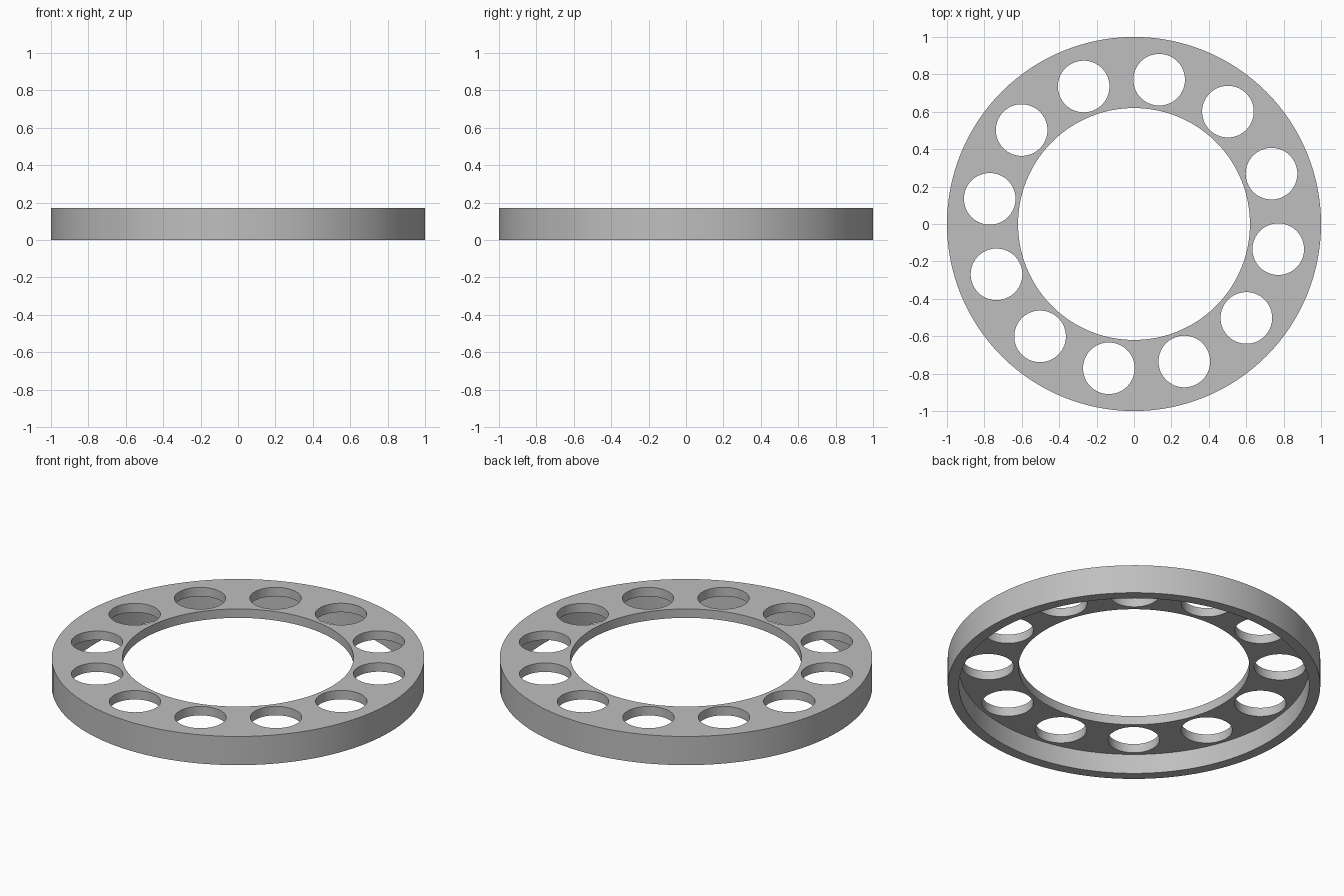
import bpy
import bmesh
from math import cos, sin, pi, radians
from mathutils import Matrix

if "Cube" in bpy.data.objects:
    bpy.data.objects.remove(bpy.data.objects["Cube"])

OUTER, RIM_INNER, BORE = 1.0, 0.94, 0.62
HEIGHT, PLATE = 0.17, 0.053
HOLE_R, HOLE_CIRCLE, HOLES, FIRST_ANGLE = 0.138, 0.783, 12, radians(-9.9)
SEGMENTS = 128


def add_object(name, bm):
    bmesh.ops.recalc_face_normals(bm, faces=bm.faces)
    mesh = bpy.data.meshes.new(name)
    bm.to_mesh(mesh)
    bm.free()
    obj = bpy.data.objects.new(name, mesh)
    bpy.context.collection.objects.link(obj)
    return obj


# Single grey metal
metal = bpy.data.materials.new("grey_metal")
metal.use_nodes = True
colour = (0.52, 0.52, 0.52, 1)
metal.diffuse_color = colour
metal.node_tree.nodes["Principled BSDF"].inputs["Base Color"].default_value = colour

# Flanged ring: an L-shaped section revolved around z
section = [(BORE, HEIGHT), (OUTER, HEIGHT), (OUTER, 0), (RIM_INNER, 0),
           (RIM_INNER, HEIGHT - PLATE), (BORE, HEIGHT - PLATE)]
bm = bmesh.new()
loops = []
for i in range(SEGMENTS):
    a = 2 * pi * i / SEGMENTS
    loops.append([bm.verts.new((r * cos(a), r * sin(a), z)) for r, z in section])
for i, here in enumerate(loops):
    ahead = loops[(i + 1) % SEGMENTS]
    for j in range(len(section)):
        k = (j + 1) % len(section)
        bm.faces.new((here[j], ahead[j], ahead[k], here[k]))
ring = add_object("flanged_ring", bm)
ring.data.materials.append(metal)

# Cylinders that drill the circle of holes
bm = bmesh.new()
for i in range(HOLES):
    a = FIRST_ANGLE + 2 * pi * i / HOLES
    place = Matrix.Translation((HOLE_CIRCLE * cos(a), HOLE_CIRCLE * sin(a), HEIGHT))
    bmesh.ops.create_cone(bm, cap_ends=True, segments=64, radius1=HOLE_R,
                          radius2=HOLE_R, depth=PLATE * 4, matrix=place)
drill = add_object("hole_cutter", bm)
drill.data.materials.append(metal)
drill.hide_render = True

# Drill the plate, then drop the cutter
cut = ring.modifiers.new("holes", "BOOLEAN")
cut.operation = "DIFFERENCE"
cut.solver = "EXACT"
cut.object = drill
bpy.ops.object.select_all(action="DESELECT")
ring.select_set(True)
bpy.context.view_layer.objects.active = ring
bpy.ops.object.modifier_apply(modifier=cut.name)
bpy.data.objects.remove(drill)

# Smooth walls with crisp edges
bpy.ops.object.shade_smooth_by_angle(angle=radians(30))
